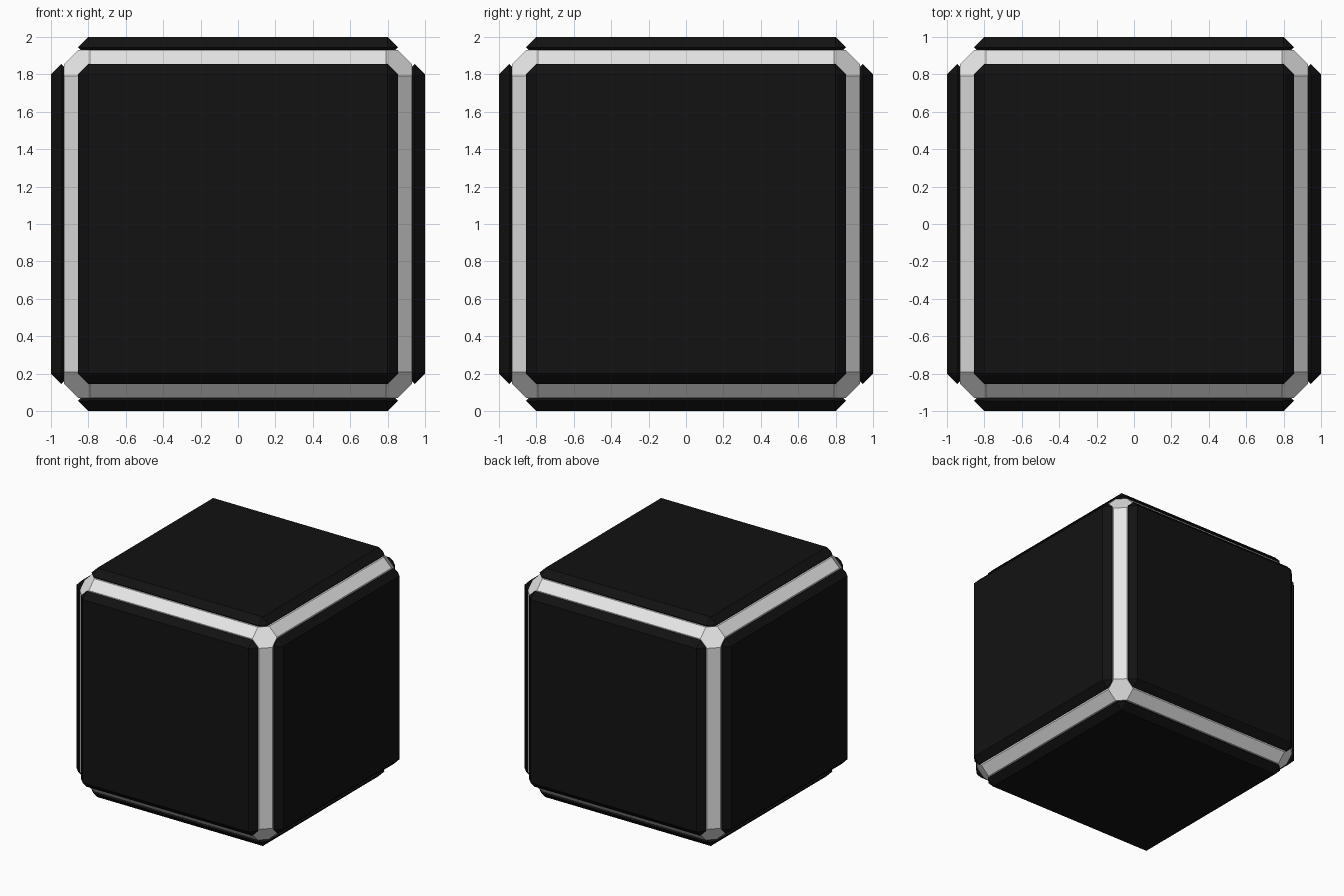
import bpy, bmesh
from mathutils import Vector

if "Cube" in bpy.data.objects:
    bpy.data.objects.remove(bpy.data.objects["Cube"])


def material(name, value):
    m = bpy.data.materials.new(name)
    m.diffuse_color = (value, value, value, 1)
    m.use_nodes = True
    m.node_tree.nodes["Principled BSDF"].inputs["Base Color"].default_value = m.diffuse_color
    return m


white = material("white", 0.8)
black = material("black", 0.006)


def hull_object(name, points, mat):
    """Flat-faced convex solid around the points, lifted to stand on z = 0."""
    bm = bmesh.new()
    for p in points:
        bm.verts.new(Vector(p) + Vector((0, 0, 1)))
    bmesh.ops.convex_hull(bm, input=bm.verts[:])
    bmesh.ops.dissolve_limit(bm, angle_limit=0.01, verts=bm.verts[:], edges=bm.edges[:])
    bmesh.ops.recalc_face_normals(bm, faces=bm.faces[:])
    mesh = bpy.data.meshes.new(name)
    bm.to_mesh(mesh)
    bm.free()
    mesh.materials.append(mat)
    bpy.context.collection.objects.link(bpy.data.objects.new(name, mesh))


signs = [(a, b, c) for a in (-1, 1) for b in (-1, 1) for c in (-1, 1)]

# White core: cube with chamfered edges and cut corners
size = (0.79, 0.855, 0.93)
orders = [(i, j, 3 - i - j) for i in range(3) for j in range(3) if i != j]
hull_object("core", [[s[k] * size[o[k]] for k in range(3)]
                     for o in orders for s in signs], white)

# Six black panels with bevelled rims, one per side
names = ("left_panel", "right_panel", "front_panel", "back_panel",
         "bottom_panel", "top_panel")
for axis in range(3):
    for n, side in enumerate((-1, 1)):
        points = []
        for u, v, d in ((0.8, 0.8, 1.0), (0.855, 0.8, 0.945),
                        (0.8, 0.855, 0.945), (0.8, 0.8, 0.89)):
            for a in (-1, 1):
                for b in (-1, 1):
                    p = [0, 0, 0]
                    p[axis] = side * d
                    p[(axis + 1) % 3] = a * u
                    p[(axis + 2) % 3] = b * v
                    points.append(p)
        hull_object(names[axis * 2 + n], points, black)
